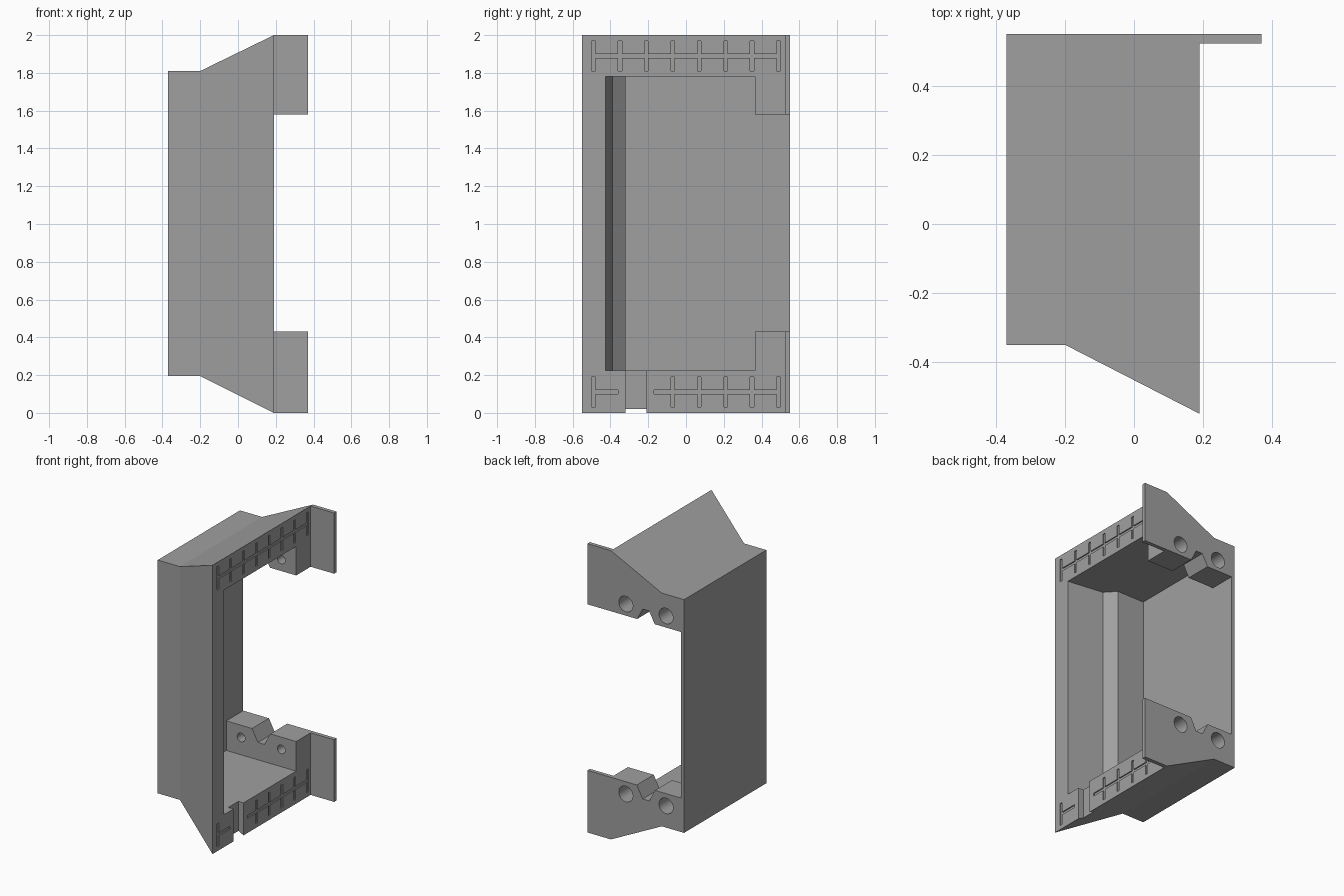
import bpy, bmesh, math
from mathutils import Matrix

if "Cube" in bpy.data.objects:
    bpy.data.objects.remove(bpy.data.objects["Cube"])

gray = bpy.data.materials.new("plain_gray")
gray.diffuse_color = (0.35, 0.35, 0.35, 1)
gray.use_nodes = True
gray.node_tree.nodes["Principled BSDF"].inputs["Base Color"].default_value = gray.diffuse_color

X0, X1, X2, X3 = -0.37, -0.20, 0.19, 0.37   # rear wall, flare start, rim, tab end
BACK = 0.55


def make_object(name, bm):
    bmesh.ops.recalc_face_normals(bm, faces=bm.faces)
    mesh = bpy.data.meshes.new(name)
    bm.to_mesh(mesh)
    bm.free()
    mesh.materials.append(gray)
    ob = bpy.data.objects.new(name, mesh)
    bpy.context.collection.objects.link(ob)
    return ob


def loft(name, rings):
    """Skin a list of matching point rings and cap both ends."""
    bm = bmesh.new()
    loops = [[bm.verts.new(p) for p in ring] for ring in rings]
    n = len(loops[0])
    for a, b in zip(loops, loops[1:]):
        for i in range(n):
            j = (i + 1) % n
            bm.faces.new((a[i], a[j], b[j], b[i]))
    bm.faces.new(loops[0])
    bm.faces.new(loops[-1])
    return make_object(name, bm)


def box(name, x, y, z):
    return loft(name, [[(x[0], y[0], h), (x[1], y[0], h), (x[1], y[1], h), (x[0], y[1], h)]
                       for h in z])


def cylinder(name, x, z, r, y0, y1):
    bm = bmesh.new()
    m = Matrix.Translation((x, (y0 + y1) / 2, z)) @ Matrix.Rotation(math.pi / 2, 4, 'X')
    bmesh.ops.create_cone(bm, cap_ends=True, segments=24, radius1=r, radius2=r,
                          depth=y1 - y0, matrix=m)
    return make_object(name, bm)


def cut(target, cutter):
    cutter.hide_render = True
    mod = target.modifiers.new("cut", 'BOOLEAN')
    mod.operation = 'DIFFERENCE'
    mod.solver = 'EXACT'
    mod.object = cutter
    bpy.context.view_layer.objects.active = target
    bpy.ops.object.modifier_apply(modifier=mod.name)
    bpy.data.objects.remove(cutter)


# Flared outer housing
sections = [(X0, -0.35, 0.195, 1.81), (X1, -0.35, 0.195, 1.81), (X2, BACK * -1, 0, 2)]
housing = loft("housing", [[(x, y, lo), (x, BACK, lo), (x, BACK, hi), (x, y, hi)]
                           for x, y, lo, hi in sections])

# Inner cavity with the stepped front wall
profile = [(0.32, -0.4425), (X2, -0.425), (-0.07, -0.39), (-0.135, -0.32),
           (-0.345, -0.32), (-0.345, 0.365), (0.32, 0.365)]
cut(housing, loft("cavity", [[(x, y, z) for x, y in profile] for z in (0.225, 1.78)]))

# Open back between the upper and lower mounting blocks
cut(housing, box("back_opening", (-0.345, 0.4), (0.3, 0.7), (0.43, 1.58)))

# Wedge notches and stepped screw holes in both blocks
MID = -0.078
for side in (0, 1):
    def height(z):
        return 2.005 - z if side else z
    notch = [(MID - 0.075, 0.44), (MID - 0.025, 0.345), (MID + 0.025, 0.345), (MID + 0.075, 0.44)]
    cut(housing, loft("notch", [[(x, y, height(z)) for x, z in notch] for y in (0.3, 0.7)]))
    for dx in (-0.154, 0.154):
        cut(housing, cylinder("screw_hole", MID + dx, height(0.345), 0.03, 0.3, 0.7))
        cut(housing, cylinder("counterbore", MID + dx, height(0.345), 0.054, 0.43, 0.7))

# Cable slot through the lower rim
cut(housing, box("slot", (0.15, 0.3), (-0.32, -0.21), (-0.1, 0.3)))

# Shallow lattice grooves on the upper and lower rim
D = 0.008
W = 0.01
for base in (0.03, 1.81):
    top = base + 0.16
    mid = (base + top) / 2
    for k in range(8):
        y = -0.49 + 0.14 * k
        if base < 1 and -0.36 < y < -0.19:
            continue
        cut(housing, box("groove", (X2 - D, 0.3), (y - W, y + W), (base, top)))
    spans = [(-0.48, -0.36), (-0.17, 0.48)] if base < 1 else [(-0.48, 0.48)]
    for span in spans:
        cut(housing, box("groove", (X2 - D, 0.3), span, (mid - W, mid + W)))

# Thin mounting tabs at the back
box("lower_tab", (X2, X3), (0.523, BACK), (0, 0.43))
box("upper_tab", (X2, X3), (0.523, BACK), (1.58, 2))

# Smooth the round holes, keep all other edges crisp
bpy.ops.object.select_all(action='DESELECT')
housing.select_set(True)
bpy.context.view_layer.objects.active = housing
bpy.ops.object.shade_smooth_by_angle(angle=math.radians(20))
